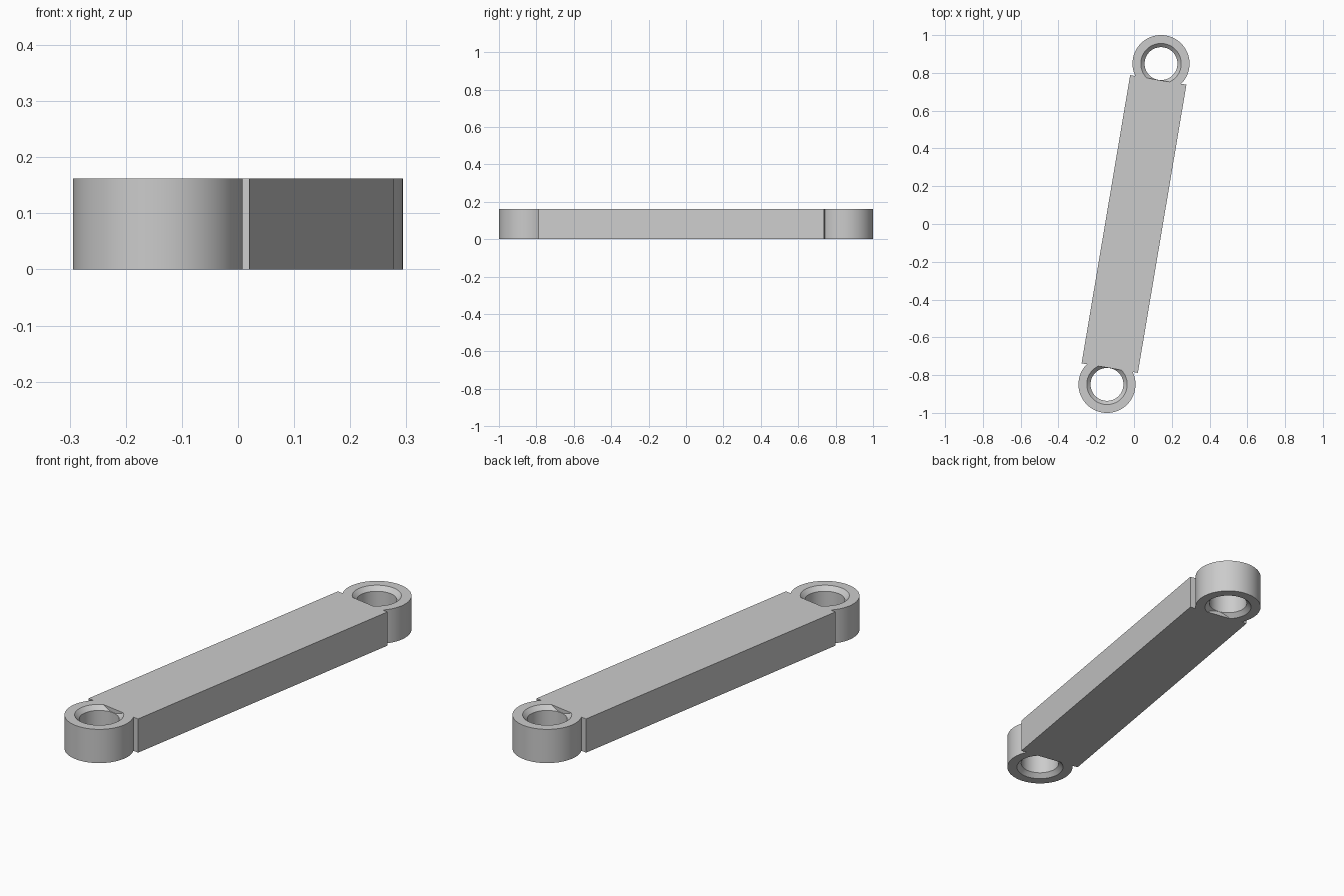
import bpy
import bmesh
import math
from mathutils import Matrix

if "Cube" in bpy.data.objects:
    bpy.data.objects.remove(bpy.data.objects["Cube"])

HEIGHT = 0.162
RADIUS = 0.151       # outer radius of each eye, also half the bar width
BORE = 0.087
CHAMFER = 0.02
REACH = 0.861        # distance from the centre to each eye
TILT = Matrix.Rotation(-math.atan2(0.143, 0.849), 4, "Z")
SEGMENTS = 96

grey = bpy.data.materials.new("plain_grey")
grey.use_nodes = True
colour = (0.6, 0.6, 0.6, 1)
grey.diffuse_color = colour
grey.node_tree.nodes["Principled BSDF"].inputs["Base Color"].default_value = colour


def make_object(name, bm, matrix):
    bmesh.ops.transform(bm, matrix=matrix, verts=bm.verts)
    bmesh.ops.recalc_face_normals(bm, faces=bm.faces)
    mesh = bpy.data.meshes.new(name)
    bm.to_mesh(mesh)
    bm.free()
    mesh.materials.append(grey)
    obj = bpy.data.objects.new(name, mesh)
    bpy.context.collection.objects.link(obj)
    return obj


def make_eye(name, side):
    # Closed ring section swept around the vertical axis
    wide = BORE + CHAMFER
    profile = [(RADIUS, 0), (RADIUS, HEIGHT), (wide, HEIGHT),
               (BORE, HEIGHT - CHAMFER), (BORE, CHAMFER), (wide, 0)]
    bm = bmesh.new()
    loops = []
    for i in range(SEGMENTS):
        a = math.tau * i / SEGMENTS
        loops.append([bm.verts.new((r * math.cos(a), r * math.sin(a), z))
                      for r, z in profile])
    for i, loop in enumerate(loops):
        after = loops[(i + 1) % SEGMENTS]
        for j in range(len(profile)):
            k = (j + 1) % len(profile)
            bm.faces.new((loop[j], after[j], after[k], loop[k]))
    return make_object(name, bm, TILT @ Matrix.Translation((0, side * REACH, 0)))


# Straight bar, ending level with the edge of each bore
bm = bmesh.new()
bmesh.ops.create_cube(bm, size=1)
bar_size = (2 * RADIUS, 2 * (REACH - BORE - 0.0005), HEIGHT)
bar = make_object("link_arm", bm, TILT @ Matrix.Translation((0, 0, HEIGHT / 2))
                  @ Matrix.Diagonal((*bar_size, 1)))

# Weld both eyes onto the bar
bpy.context.view_layer.objects.active = bar
bar.select_set(True)
for name, side in (("front_eye", -1), ("back_eye", 1)):
    eye = make_eye(name, side)
    union = bar.modifiers.new(name, "BOOLEAN")
    union.operation = "UNION"
    union.solver = "EXACT"
    union.object = eye
    bpy.ops.object.modifier_apply(modifier=union.name)
    bpy.data.objects.remove(eye)

# Round walls smooth, rims and corners crisp
bpy.ops.object.select_all(action="DESELECT")
bar.select_set(True)
bpy.ops.object.shade_smooth_by_angle(angle=math.radians(30))
